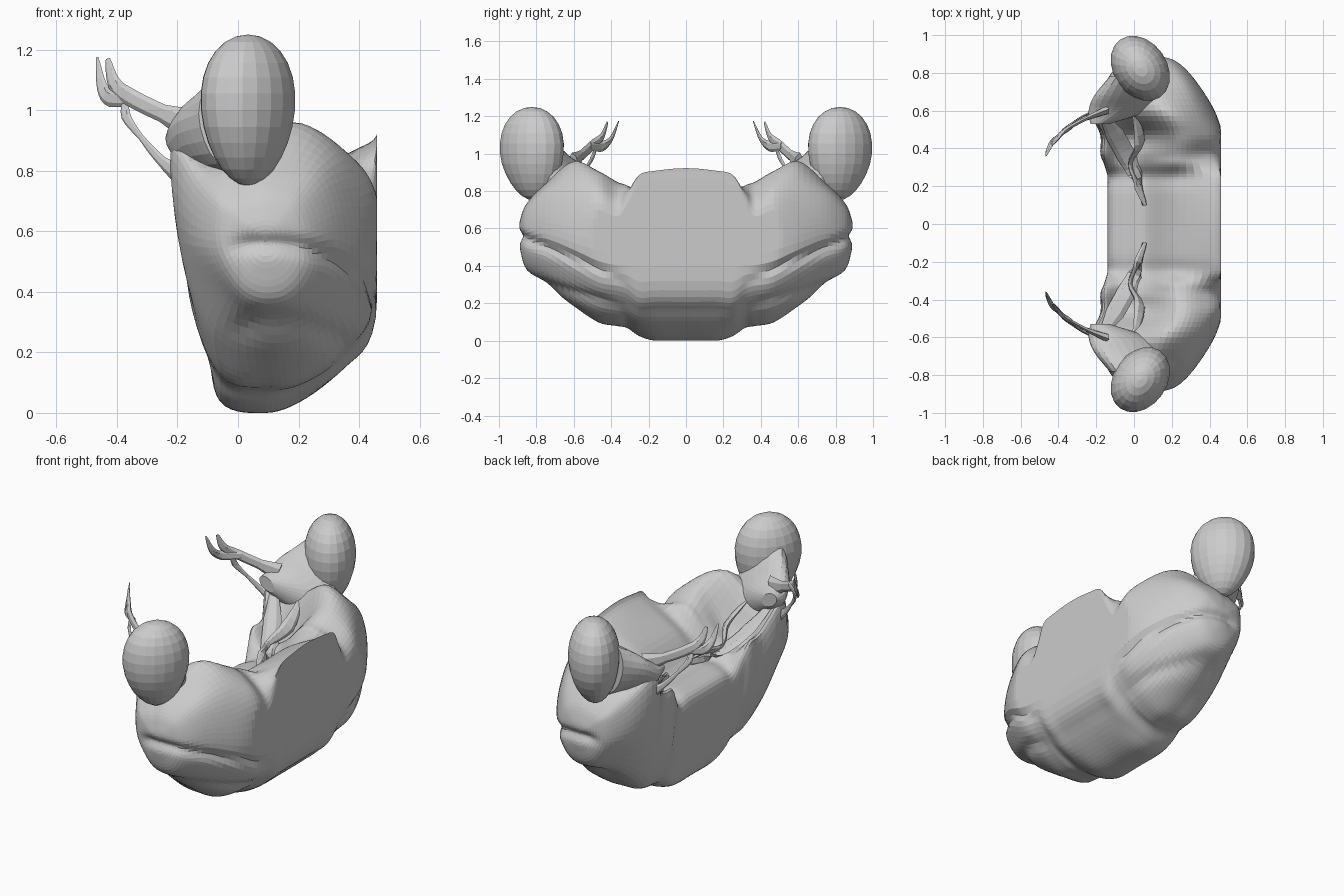
import bpy, bmesh, math
from mathutils import Vector, Matrix

if "Cube" in bpy.data.objects:
    bpy.data.objects.remove(bpy.data.objects["Cube"])


def catmull(a, b, c, d, t):
    return 0.5 * (2*b + (c - a)*t + (2*a - 5*b + 4*c - d)*t*t + (3*b - a - 3*c + d)*t**3)


def smooth_path(pts, n, closed):
    """Resample a list of Vectors with a Catmull-Rom spline."""
    m, out = len(pts), []
    get = (lambda i: pts[i % m]) if closed else (lambda i: pts[max(0, min(m - 1, i))])
    for i in range(m if closed else m - 1):
        for k in range(n):
            out.append(catmull(get(i-1), get(i), get(i+1), get(i+2), k / n))
    if not closed:
        out.append(pts[-1].copy())
    return out


def loft(name, rings, around, along, xmax=9, groove=None):
    """Skin closed rings, smoothed in both directions."""
    rings = [smooth_path(r, around, True) for r in rings]
    rails = [smooth_path(list(col), along, False) for col in zip(*rings)]
    bm = bmesh.new()
    grid = [[bm.verts.new((min(p.x, xmax), p.y, max(p.z, 0))) for p in rail] for rail in rails]
    n, m = len(grid), len(grid[0])
    for i in range(n):
        for j in range(m - 1):
            bm.faces.new((grid[i][j], grid[(i+1) % n][j], grid[(i+1) % n][j+1], grid[i][j+1]))
    for j in (0, m - 1):
        bm.faces.new([g[j] for g in grid])
    bmesh.ops.recalc_face_normals(bm, faces=bm.faces)
    if groove:
        bm.normal_update()
        for v, nrm in [(v, v.normal.copy()) for v in bm.verts]:
            v.co += nrm * groove(v.co)
    return finish(name, bm)


def finish(name, bm):
    me = bpy.data.meshes.new(name)
    bm.to_mesh(me)
    bm.free()
    ob = bpy.data.objects.new(name, me)
    bpy.context.collection.objects.link(ob)
    return ob


def strand(name, pts, widths, s):
    """Thin torn ribbon standing on edge, tapered, on side s."""
    path = smooth_path([Vector((x, y * s, z)) for x, y, z in pts], 4, False)
    bm, rings, last = bmesh.new(), [], len(path) - 1
    for i, p in enumerate(path):
        t = i / last * (len(widths) - 1)
        k = min(int(t), len(widths) - 2)
        w = widths[k] + (widths[k+1] - widths[k]) * (t - k)
        tan = (path[min(i+1, last)] - path[max(i-1, 0)]).normalized()
        flat = tan.cross(Vector((-.45, .9 * s, 0))).normalized()
        thin = tan.cross(flat)
        rings.append([bm.verts.new(p + flat*w*math.cos(a) + thin*w*.4*math.sin(a))
                      for a in [j * math.tau / 6 for j in range(6)]])
    for a, b in zip(rings, rings[1:]):
        for j in range(6):
            bm.faces.new((a[j], a[(j+1) % 6], b[(j+1) % 6], b[j]))
    bm.faces.new(rings[0])
    bm.faces.new(rings[-1])
    bmesh.ops.recalc_face_normals(bm, faces=bm.faces)
    return finish(name, bm)


# Curved body: x,z cross-sections from the middle out to the side
centre = [(.07, 0), (.2, .035), (.35, .15), (.455, .32), (.46, .87), (.43, .89),
          (.2, .76), (.06, .62), (-.06, .6), (-.14, .52), (-.1, .22), (-.06, .04)]
flank = [(.1, .1), (.22, .12), (.36, .22), (.455, .38), (.46, .7), (.37, .83),
         (.22, .88), (.05, .7), (-.07, .65), (-.17, .72), (-.16, .4), (-.06, .14)]
shoulder = [(.08, .19), (.22, .2), (.33, .28), (.42, .45), (.41, .68), (.33, .86),
            (.17, .96), (0, .86), (-.12, .83), (-.22, .88), (-.19, .55), (-.08, .26)]
side = [(.07, .3), (.19, .31), (.28, .39), (.33, .52), (.32, .68), (.26, .8),
        (.12, .84), (.02, .82), (-.07, .8), (-.14, .75), (-.14, .55), (-.04, .37)]


def move(prof, f, dx=0, dz=0):
    cx = sum(p[0] for p in prof) / len(prof)
    cz = sum(p[1] for p in prof) / len(prof)
    return [(cx + (x-cx)*f + dx, cz + (z-cz)*f + dz) for x, z in prof]


def groove(co):
    """Creases between the swollen bands on the outer flank."""
    y = abs(co.y)
    fade = min(1, max(0, (y - .3) / .15)) * min(1, max(0, (co.x + .05) / .08))
    upper, lower = .31 + (y - .3) * .42, .17 + (y - .3) * .28
    return -fade * (.024 * math.exp(-((co.z - upper) / .03)**2) + .016 * math.exp(-((co.z - lower) / .03)**2))


crease = [((a[0]+b[0])/2, (a[1]+b[1])/2 - (.055 if 3 < i < 6 else 0) + .018*(i in (0, 1, 11)))
          for i, (a, b) in enumerate(zip(centre, flank))]
stations = [(0, centre), (.16, [(x, z - .012*(3 < i < 6)) for i, (x, z) in enumerate(centre)]),
            (.25, [(x, z*.985 - .02*(3 < i < 6) + .025*(z < .05)) for x, z, i in [(*p, i) for i, p in enumerate(centre)]]),
            (.315, crease), (.37, [(x, z - (.035 if 3 < i < 7 else .02)) for i, (x, z) in enumerate(flank)]),
            (.47, [(x, z + .02*(i in (5, 6))) for i, (x, z) in enumerate(flank)]), (.6, shoulder), (.75, side),
            (.85, move(side, .66, -.01, -.02)), (.885, move(side, .32, -.01, -.02)), (.895, move(side, .04, -.01, -.02))]
order = [(-y, p) for y, p in reversed(stations[1:])] + stations
loft("curved_body", [[Vector((x, y, z)) for x, z in p] for y, p in order], 6, 5, .46, groove)

for s in (1, -1):
    # Egg-shaped knob at each end, narrowing and leaning inward at its base
    bm = bmesh.new()
    bmesh.ops.create_uvsphere(bm, u_segments=20, v_segments=14, radius=1)
    for v in bm.verts:
        z = v.co.z
        v.co.x *= .14 * (1 + .14*z)
        v.co.y *= .185 * (1 + .14*z)
        v.co.z *= .25
    bm.transform(Matrix.Translation((.033, .824*s, 1.0)) @ Matrix.Rotation(math.radians(35*s), 4, 'Z'))
    for v in bm.verts:
        v.co.y += .06 * s * min(0, v.co.z - .95)
    finish("end_knob", bm)

    # Neck joining the body to the knob: y, x, z, half width, half height
    neck = []
    for y, x, z, rx, rz in [(.53, -.18, .9, .05, .04), (.6, -.08, .86, .16, .1),
                            (.68, -.03, .9, .18, .13), (.78, 0, .95, .13, .17)]:
        neck.append([Vector((x + rx*math.cos(a), y*s, z + rz*math.sin(a) - .3*rx*math.cos(a)))
                     for a in [i * math.tau / 8 for i in range(8)]])
    loft("neck", neck, 3, 4)

    # Torn forked tendrils
    strand("upper_tendril", [(-.15, .6, .95), (-.25, .56, .99), (-.36, .5, 1.045), (-.41, .45, 1.09), (-.43, .42, 1.17)],
           [.06, .03, .03, .025, .008], s)
    strand("tendril_tip", [(-.33, .51, 1.04), (-.42, .45, 1.04), (-.45, .4, 1.08), (-.465, .36, 1.175)],
           [.02, .03, .02, .004], s)
    strand("lower_tendril", [(-.18, .6, .78), (-.25, .58, .83), (-.32, .54, .91), (-.37, .5, .98), (-.37, .48, 1.04)],
           [.04, .018, .01, .018, .012], s)

    # Ragged folds along the inner valley
    strand("inner_fold", [(-.16, .57, .85), (-.1, .47, .74), (-.04, .36, .66), (.02, .24, .62), (.05, .1, .63)],
           [.02, .05, .05, .04, .012], s)
    strand("inner_shred", [(0, .6, .84), (.03, .43, .74), (-.02, .32, .67), (.02, .2, .66), (.06, .1, .64)],
           [.01, .04, .02, .025, .008], s)
